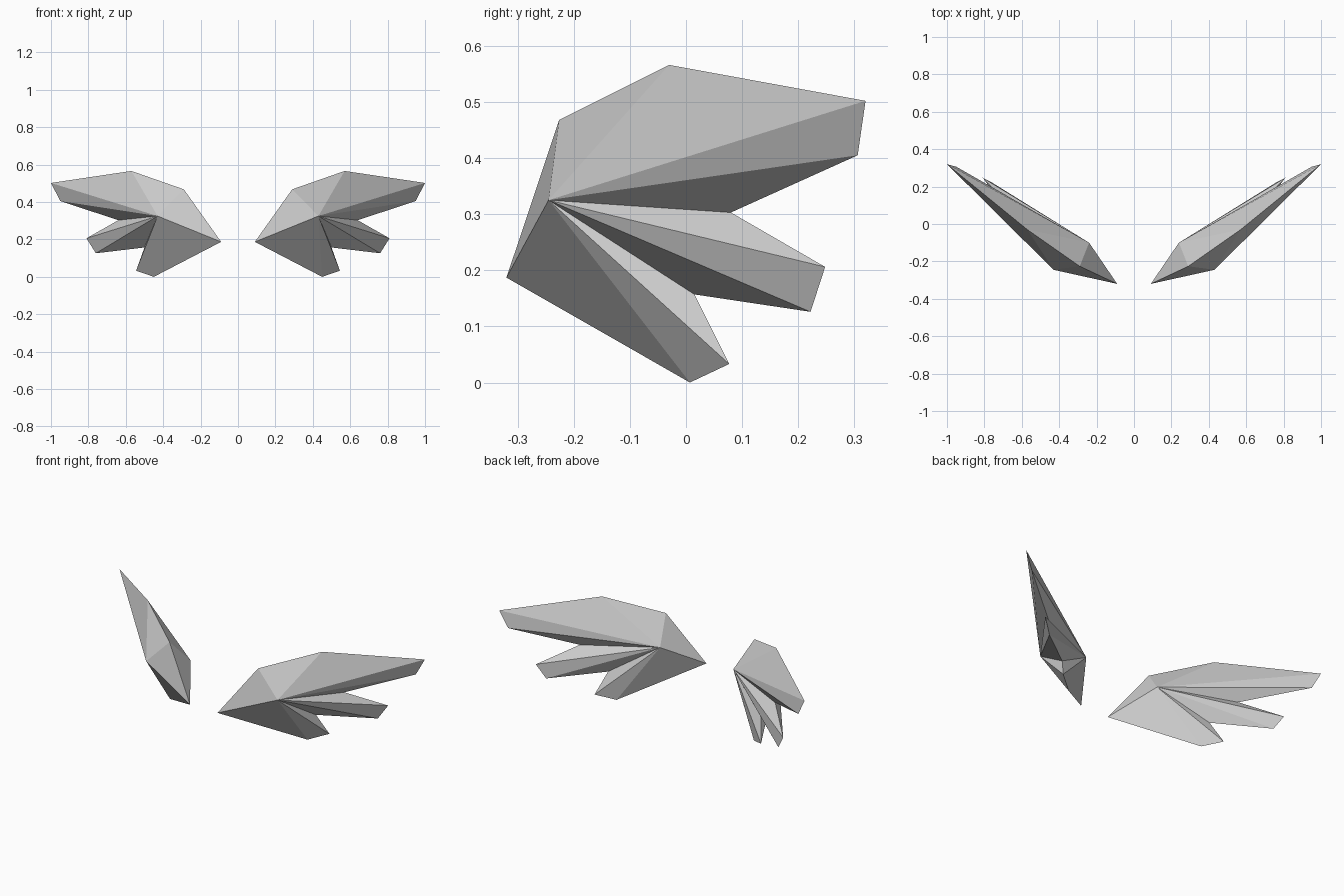
import bpy
import bmesh

cube = bpy.data.objects.get("Cube")
if cube:
    bpy.data.objects.remove(cube, do_unlink=True)

# Single plain grey
COLOUR = (0.6, 0.6, 0.6, 1.0)
grey = bpy.data.materials.new("light_grey")
grey.use_nodes = True
grey.diffuse_color = COLOUR
grey.node_tree.nodes["Principled BSDF"].inputs["Base Color"].default_value = COLOUR

# Wing rim, from the root over the top feather and down to the lowest one
RIM = [
    (0.09, -0.32, 0.187),   # root
    (0.29, -0.226, 0.468),  # shoulder
    (0.57, -0.03, 0.566),   # crest
    (1.0, 0.32, 0.502),     # long feather tip
    (0.95, 0.306, 0.405),
    (0.64, 0.08, 0.303),    # notch
    (0.81, 0.248, 0.206),   # middle feather tip
    (0.76, 0.222, 0.126),
    (0.50, 0.015, 0.157),   # notch
    (0.545, 0.077, 0.033),  # short feather tip
    (0.45, 0.007, 0.0),
]
OUTER_HUB = (0.43, -0.245, 0.325)
INNER_HUB = (0.24, -0.10, 0.325)


def make_wing(name, side):
    """Fan the rim to a raised hub on each face of the wing."""
    bm = bmesh.new()

    def vert(p):
        return bm.verts.new((side * p[0], p[1], p[2]))

    rim = [vert(p) for p in RIM]
    outer, inner = vert(OUTER_HUB), vert(INNER_HUB)
    for a, b in zip(rim, rim[1:] + rim[:1]):
        bm.faces.new((a, b, outer))
        bm.faces.new((b, a, inner))
    bmesh.ops.recalc_face_normals(bm, faces=bm.faces)
    mesh = bpy.data.meshes.new(name)
    bm.to_mesh(mesh)
    bm.free()
    mesh.materials.append(grey)
    wing = bpy.data.objects.new(name, mesh)
    bpy.context.collection.objects.link(wing)


make_wing("left_wing", 1)
make_wing("right_wing", -1)
